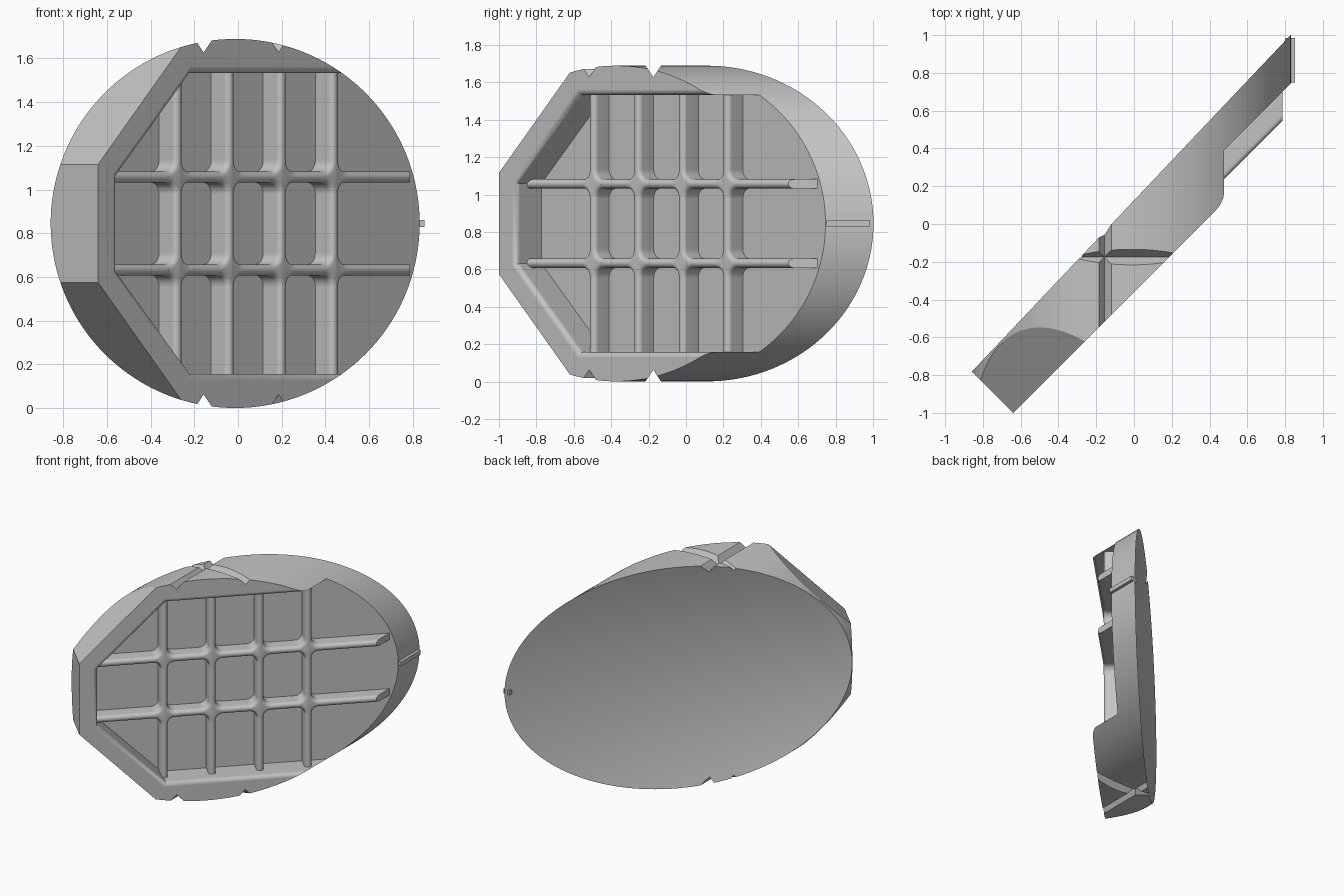
import bpy, bmesh, math
from mathutils import Vector

if "Cube" in bpy.data.objects:
    bpy.data.objects.remove(bpy.data.objects["Cube"])

S = math.sqrt(0.5)
CX, CZ, R = -0.013, 0.845, 0.844       # cylinder axis and radius
FLOOR, RIB_TOP, RIM = 0.06, 0.17, 0.255  # heights across the slab
HALF, CORNER = 0.025, 0.075            # rib half width, crossing fillet reach

grey = bpy.data.materials.new("plain grey")
grey.use_nodes = True
colour = (0.55, 0.55, 0.55, 1)
grey.diffuse_color = colour
grey.node_tree.nodes["Principled BSDF"].inputs["Base Color"].default_value = colour


def slab(u, z, d):
    """Slab frame: u along the diagonal, z up, d out of the ribbed face."""
    return Vector(((u + d) * S, (u - d) * S, z))


def loft(name, rings):
    """Closed solid through rings of equal point count."""
    bm = bmesh.new()
    loops = [[bm.verts.new(p) for p in ring] for ring in rings]
    n = len(loops[0])
    for a, b in zip(loops, loops[1:]):
        for i in range(n):
            j = (i + 1) % n
            bm.faces.new((a[i], a[j], b[j], b[i]))
    bm.faces.new(loops[0][::-1])
    bm.faces.new(loops[-1])
    bmesh.ops.recalc_face_normals(bm, faces=bm.faces)
    mesh = bpy.data.meshes.new(name)
    bm.to_mesh(mesh)
    bm.free()
    obj = bpy.data.objects.new(name, mesh)
    mesh.materials.append(grey)
    bpy.context.collection.objects.link(obj)
    return obj


def select(obj):
    bpy.ops.object.select_all(action='DESELECT')
    obj.select_set(True)
    bpy.context.view_layer.objects.active = obj


def smooth(obj):
    select(obj)
    bpy.ops.object.shade_smooth_by_angle(angle=math.radians(30))


def cut(obj, tool, operation='DIFFERENCE'):
    tool.hide_render = True
    mod = obj.modifiers.new("cut", 'BOOLEAN')
    mod.operation, mod.solver, mod.object = operation, 'EXACT', tool
    select(obj)
    bpy.ops.object.modifier_apply(modifier=mod.name)
    bpy.data.objects.remove(tool)


def outset(points, amount):
    """Mitred offset of a convex, clockwise outline."""
    out = []
    for i, p in enumerate(points):
        p = Vector(p)
        a = (p - Vector(points[i - 1])).normalized()
        b = (Vector(points[(i + 1) % len(points)]) - p).normalized()
        na, nb = Vector((-a.y, a.x)), Vector((-b.y, b.x))
        out.append(p + (na + nb) * amount / (1 + na.dot(nb)))
    return out


def mirrored(upper):
    """Clockwise outline from its upper half, mirrored about mid height."""
    return [(u, 2 * CZ - z) for u, z in reversed(upper)] + upper


# Round blank with a dished back
def circle(r, height):
    pts = []
    for i in range(144):
        t = math.tau * i / 144
        x = CX + r * math.cos(t)
        pts.append((x, height(x, r), CZ + r * math.sin(t)))
    return pts


def dish(x, r):
    return 1.056 * x + 0.125 + 0.21 * (r * r - R * R)


rings = [circle(R * (k + 0.3) / 20.3, dish) for k in range(21)]
body = loft("mirror_body", rings + [circle(R, lambda x, r: -1.7)])

# Faceted left end and flat front rim
outline = mirrored([(-1.16, 1.115), (-0.62, 1.655), (-0.3, 1.975), (2, 1.975)])
cut(body, loft("end_trim", [[slab(u, z, d) for u, z in outline]
                            for d in (-0.8, RIM)]), 'INTERSECT')

# Pocket with a rounded lip, open on the right
pocket = mirrored([(-1.032, 1.06), (-0.551, 1.533), (2, 1.533)])
LIP = 0.03
layers = [(0, FLOOR)]
for k in range(7):
    t = math.pi / 2 * k / 6
    layers.append((LIP * (1 - math.cos(t)), RIM - LIP + LIP * math.sin(t)))
layers.append((LIP, 0.8))
cut(body, loft("pocket_cutter", [[slab(p.x, p.y, d) for p in outset(pocket, o)]
                                 for o, d in layers]))

# Crossed V grooves at the top and bottom
for side in (1, -1):
    vee = [(0, CZ + side * 0.782), (0.07, CZ + side * 0.887), (-0.07, CZ + side * 0.887)]
    cut(body, loft("groove_cutter", [[(-0.157 + w, y, z) for w, z in vee] for y in (-1.5, 1.5)]))
    cut(body, loft("groove_cutter", [[(x, -0.175 + w, z) for w, z in vee] for x in (-1.5, 1.5)]))
smooth(body)
body.modifiers.new("even_normals", 'WEIGHTED_NORMAL').keep_sharp = True

# Round-topped ribs
section = [(-HALF, FLOOR - 0.01), (HALF, FLOOR - 0.01)]
for k in range(13):
    t = math.pi * k / 12
    section.append((HALF * math.cos(t), RIB_TOP - HALF + HALF * math.sin(t)))
columns = [-0.546 + 0.337 * i for i in range(4)]
rows = [CZ - 0.212, CZ + 0.212]

for i, u in enumerate(columns):
    smooth(loft(f"upright_rib_{i + 1}",
                [[slab(u + w, z, d) for w, d in section] for z in (0.15, 1.54)]))
for i, z in enumerate(rows):
    start = [slab(-1.05, z + w, d) for w, d in section]
    end = [slab(0.787 / S - d, z + w, d) for w, d in section]
    smooth(loft(f"level_rib_{i + 1}", [start, end]))


# Filleted rib crossings
def star(w):
    pts = []
    for q in range(4):
        c, s = math.cos(q * math.pi / 2), math.sin(q * math.pi / 2)
        for k in range(9):
            t = math.pi / 2 * k / 8
            a = CORNER - (CORNER - w) * math.sin(t)
            b = CORNER - (CORNER - w) * math.cos(t)
            pts.append((a * c - b * s, a * s + b * c))
    return pts


levels = [(HALF, FLOOR - 0.01)]
for k in range(7):
    t = math.pi / 2 * k / 6.4
    levels.append((HALF * math.cos(t), RIB_TOP - HALF + HALF * math.sin(t)))
for u in columns:
    for z in rows:
        smooth(loft("rib_crossing", [[slab(u + a, z + b, d) for a, b in star(w)]
                                     for w, d in levels]))

# Small locating tab on the right edge
loft("edge_tab", [[(x, y, z) for x, z in ((0.8, 0.829), (0.853, 0.829), (0.853, 0.861), (0.8, 0.861))]
                  for y in (0.75, 0.985)])
